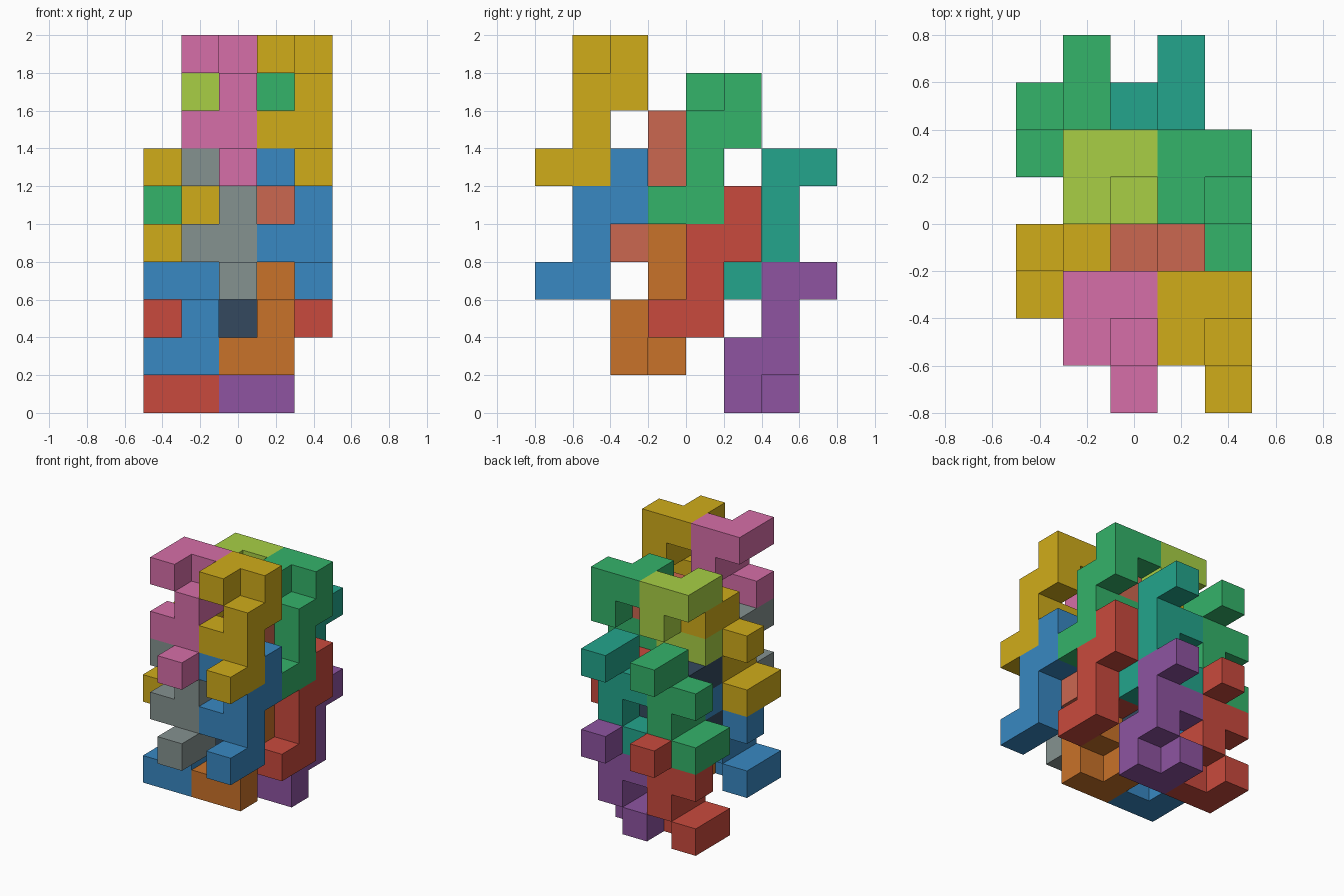
import bpy, bmesh
from mathutils import Vector

if "Cube" in bpy.data.objects:
    bpy.data.objects.remove(bpy.data.objects["Cube"])

U = 0.2                                  # edge of one cube cell
ORIGIN = Vector((-0.5, -0.8, 0.0))       # corner of cell (0, 0, 0)

# The one nine-cube tile that everything is made of (top right position)
TILE = [(3, 1, 9), (3, 2, 9), (4, 2, 9), (4, 2, 8), (4, 1, 8),
        (4, 1, 7), (3, 1, 7), (4, 1, 6), (4, 0, 6)]
# Same tile turned half a turn about the x axis, one cell to the left
TURNED = [(x - 1, 7 - y, 9 - z) for x, y, z in TILE]

COLORS = {"yellow": "d0ac1a", "pink": "d66ea8", "blue": "3888c2", "gray": "859290",
          "green": "34b36a", "lime": "a8cf45", "red": "c94a3d", "navy": "34495e",
          "purple": "8e54a1", "teal": "23a58c", "orange": "c97229", "salmon": "cb6750"}


def make_material(name, code):
    rgb = [int(code[i:i + 2], 16) / 255 for i in (0, 2, 4)]
    lin = [c / 12.92 if c <= 0.04045 else ((c + 0.055) / 1.055) ** 2.4 for c in rgb]
    mat = bpy.data.materials.new(name)
    mat.diffuse_color = (*lin, 1)
    mat.use_nodes = True
    mat.node_tree.nodes["Principled BSDF"].inputs["Base Color"].default_value = mat.diffuse_color
    return mat


MATS = {n: make_material(n, c) for n, c in COLORS.items()}


def make_tile(name, cells, color):
    """Outer skin of a group of cubes, with flat areas merged."""
    cells = set(cells)
    bm = bmesh.new()
    for cell in cells:
        for axis in range(3):
            for side in (0, 1):
                near = list(cell)
                near[axis] += 2 * side - 1
                if tuple(near) in cells:
                    continue
                quad = []
                for a, b in ((0, 0), (1, 0), (1, 1), (0, 1)):
                    p = Vector(cell)
                    p[axis] += side
                    p[(axis + 1) % 3] += a
                    p[(axis + 2) % 3] += b
                    quad.append(bm.verts.new(ORIGIN + p * U))
                bm.faces.new(quad if side else quad[::-1])
    bmesh.ops.remove_doubles(bm, verts=bm.verts[:], dist=1e-4)
    bmesh.ops.dissolve_limit(bm, angle_limit=0.01, verts=bm.verts[:], edges=bm.edges[:])
    mesh = bpy.data.meshes.new(name)
    bm.to_mesh(mesh)
    bm.free()
    mesh.materials.append(MATS[color])
    bpy.context.collection.objects.link(bpy.data.objects.new(name, mesh))


# Stacking steps (y, z), shared by both kinds of tile; turned tiles step the other way
STEPS = [(0, 0), (0, -3), (3, -1), (3, -4)]
UPRIGHT = [("yellow", "pink"), ("blue", "gray"), ("green", "lime"), ("red", "navy")]
FLIPPED = [("purple", "red"), ("teal", "green"), ("orange", "blue"), ("salmon", "yellow")]

for kind, base, sign, table in (("upright", TILE, 1, UPRIGHT), ("turned", TURNED, -1, FLIPPED)):
    for (dy, dz), pair in zip(STEPS, table):
        for column, color in enumerate(pair):
            cells = [(x - 2 * column, y + sign * dy, z + sign * dz) for x, y, z in base]
            make_tile(f"{kind}_tile_{color}", cells, color)
